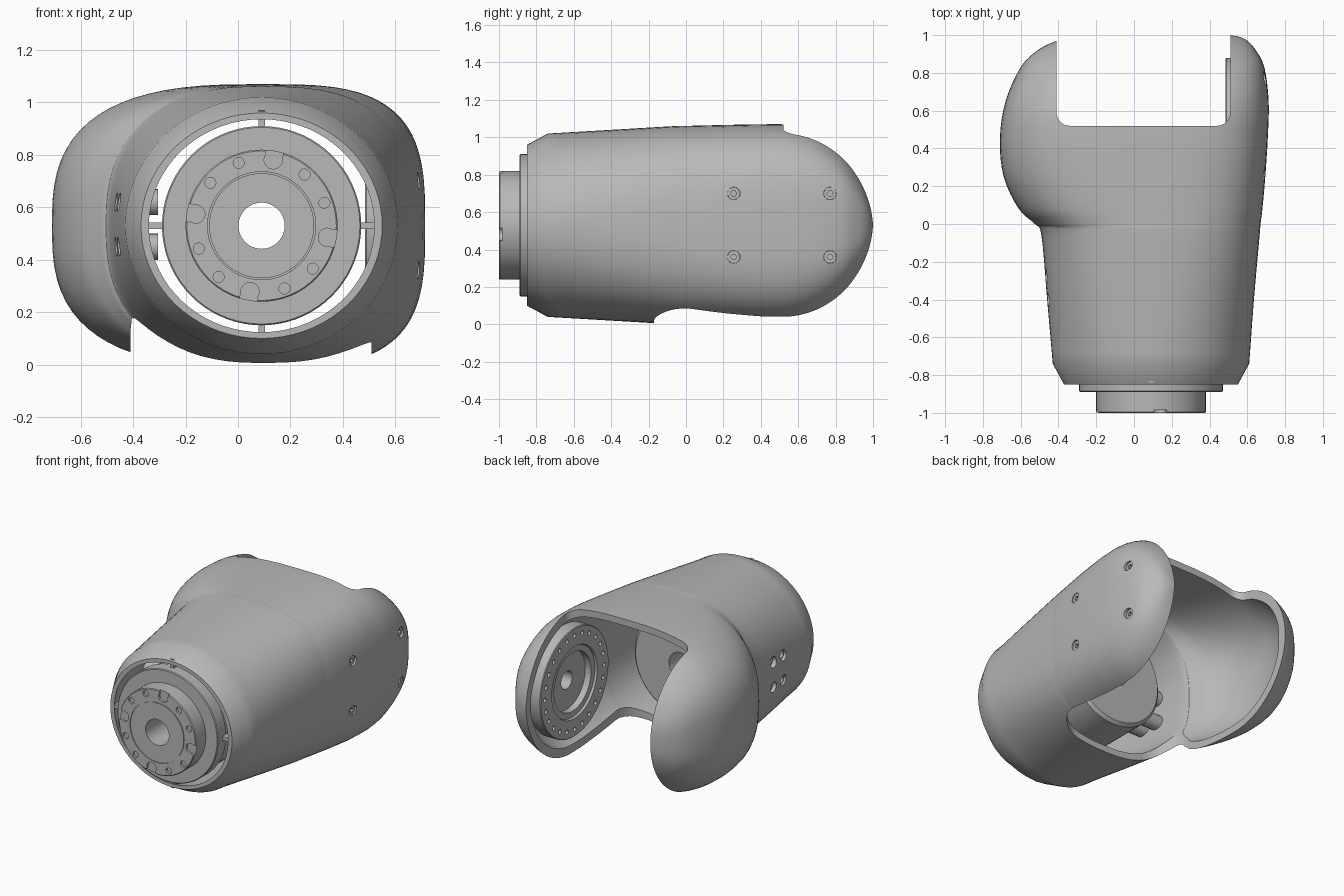
import bpy, bmesh, math
from mathutils import Vector, Matrix

if "Cube" in bpy.data.objects:
    bpy.data.objects.remove(bpy.data.objects["Cube"], do_unlink=True)

grey = bpy.data.materials.new("light_grey")
grey.use_nodes = True
grey.diffuse_color = (0.48, 0.48, 0.48, 1)
grey.node_tree.nodes["Principled BSDF"].inputs["Base Color"].default_value = grey.diffuse_color

CX, CZ = 0.09, 0.53          # barrel axis
HUB = Vector((0, 0.51, CZ))  # joint axis


def finish(name, bm):
    bmesh.ops.recalc_face_normals(bm, faces=bm.faces)
    me = bpy.data.meshes.new(name)
    bm.to_mesh(me)
    bm.free()
    me.materials.append(grey)
    ob = bpy.data.objects.new(name, me)
    bpy.context.collection.objects.link(ob)
    return ob


def skin(name, rings, loop=False):
    """Bridge equal rings of points; cap the ends or close the loop."""
    bm = bmesh.new()
    vs = [[bm.verts.new(p) for p in r] for r in rings]
    n = len(rings[0])
    pairs = list(zip(vs, vs[1:])) + ([(vs[-1], vs[0])] if loop else [])
    for a, b in pairs:
        for i in range(n):
            j = (i + 1) % n
            bm.faces.new((a[i], a[j], b[j], b[i]))
    if not loop:
        bm.faces.new(vs[0])
        bm.faces.new(vs[-1])
    return finish(name, bm)


def lathe(name, profile, axis, seg=72):
    """Revolve a closed (radius, position) profile about the barrel or joint axis."""
    rings = []
    for r, a in profile:
        ring = []
        for i in range(seg):
            t = math.tau * i / seg
            c, s = r * math.cos(t), r * math.sin(t)
            ring.append((CX + c, a, CZ + s) if axis == "Y" else (a, HUB.y + c, CZ + s))
        rings.append(ring)
    return skin(name, rings, loop=True)


def rods(name, items, axis, seg=20):
    """Cylinders (centre, radius, length) along one axis, in one object."""
    bm = bmesh.new()
    rot = Matrix.Rotation(math.pi / 2, 4, "Y" if axis == "X" else "X")
    for c, r, l in items:
        bmesh.ops.create_cone(bm, cap_ends=True, segments=seg, radius1=r, radius2=r,
                              depth=l, matrix=Matrix.Translation(c) @ rot)
    return finish(name, bm)


def cut(target, cutter):
    m = target.modifiers.new("cut", "BOOLEAN")
    m.operation, m.solver, m.object = "DIFFERENCE", "EXACT", cutter
    bpy.context.view_layer.objects.active = target
    bpy.ops.object.modifier_apply(modifier=m.name)
    bpy.data.objects.remove(cutter, do_unlink=True)


# Housing stations: y, left edge, right edge, half height
front = (-0.85, -0.37, 0.55, 0.43)
stations = [(-0.74, -0.43, 0.61, 0.49), (-0.4, -0.46, 0.635, 0.51), (-0.06, -0.49, 0.665, 0.53),
            (0.0, -0.525, 0.67, 0.531), (0.08, -0.61, 0.68, 0.533), (0.25, -0.69, 0.695, 0.537),
            (0.45, -0.71, 0.708, 0.54), (0.65, -0.68, 0.713, 0.54), (0.83, -0.6, 0.69, 0.54),
            (0.92, -0.51, 0.645, 0.54), (0.97, -0.41, 0.6, 0.54), (0.99, -0.34, 0.56, 0.54),
            (1.0, -0.25, 0.51, 0.54)]


def smooth(rows, steps=4):
    out = []
    for i in range(len(rows) - 1):
        p = [rows[max(0, min(len(rows) - 1, i + k))] for k in (-1, 0, 1, 2)]
        for s in range(steps):
            t = s / steps
            out.append([0.5 * (2 * b + (c - a) * t + (2 * a - 5 * b + 4 * c - d) * t * t
                               + (3 * b - a - 3 * c + d) * t ** 3) for a, b, c, d in zip(*p)])
    return out + [rows[-1]]


def section(row, t, seg=72):
    """Rounded section, fuller towards the back, inset by t."""
    y, xl, xr, h = row
    k = max(0, min(1, (y + 0.7) / 1.1))
    h *= math.sqrt(max(0.0006, 1 - (max(0, y - 0.51) / 0.49) ** 2)) * (1 - t / 0.54)
    y *= 1 - t if y > 0 else 1
    pts = []
    for i in range(seg):
        c, s = math.cos(math.tau * i / seg), math.sin(math.tau * i / seg)
        n = 2 + (1.3 if c > 0 else 0.8) * k
        w = xr - t - CX if c > 0 else CX - xl - t
        x = math.copysign(abs(c) ** (2 / n), c) * w
        z = math.copysign(abs(s) ** (2 / n), s) * h
        pts.append((CX + x, y, CZ + z))
    return pts


rows = smooth(stations)
shell = skin("housing", [section(r, 0) for r in [front] + rows])
mouth = (-0.95,) + front[1:]
cut(shell, skin("hollow", [section(mouth, 0.03), section(front, 0.03)] + [section(r, 0.045) for r in rows]))


# Fork opening: shallow above, deep below
def opening(y0, rad, z0, z1, xa=-0.41, xb=0.51):
    pts = [(xa, 1.3)]
    for cx, start in ((xa + rad, math.pi), (xb - rad, 1.5 * math.pi)):
        for i in range(9):
            a = start + i * math.pi / 16
            pts.append((cx + rad * math.cos(a), y0 + rad + rad * math.sin(a)))
    pts.append((xb, 1.3))
    return skin("opening", [[(x, y, z) for x, y in pts] for z in (z0, z1)])


cut(shell, opening(0.52, 0.07, CZ, 1.4))
cut(shell, opening(-0.17, 0.2, -0.3, CZ + 0.01))

# Screw holes on both sides
right_spots = [(y, z) for y in (0.255, 0.77) for z in (0.36, 0.7)]
left_spots = [(y, z) for y in (-0.28, -0.4) for z in (0.45, 0.62)]
cut(shell, rods("holes", [((0.7, y, z), 0.034, 0.2) for y, z in right_spots]
                + [((-0.46, y, z), 0.036, 0.16) for y, z in left_spots], "X"))
parts = [shell]

# Screws in the right cheek, with sockets
screws = rods("cheek_screws", [((0.64, y, z), 0.033, 0.08) for y, z in right_spots], "X")
cut(screws, rods("sockets", [((0.69, y, z), 0.016, 0.06) for y, z in right_spots], "X", 6))
parts.append(screws)

# Tubes behind the left holes
tubes = rods("left_bosses", [((-0.37, y, z), 0.05, 0.13) for y, z in left_spots], "X")
cut(tubes, rods("bores", [((-0.4, y, z), 0.028, 0.14) for y, z in left_spots], "X"))
parts.append(tubes)

# Motor with stepped output flange and through bore
motor = lathe("motor", [(0.088, -1), (0.2, -1), (0.2, -0.994), (0.206, -0.994), (0.206, -1),
                        (0.285, -1), (0.29, -0.995), (0.29, -0.89), (0.375, -0.89), (0.38, -0.885),
                        (0.38, -0.8), (0.36, -0.79), (0.36, -0.09), (0.34, -0.07), (0.088, -0.07)], "Y")
small, slots = [], []
for i in range(12):
    a = math.radians(20 + 30 * i)
    d = Vector((math.cos(a), 0, math.sin(a)))
    c = Vector((CX, -1, CZ))
    if i % 3 == 2:
        slots += [c + d * r for r in (0.255, 0.285)]
    else:
        small.append((c + d * 0.255, 0.021, 0.03))
cut(motor, rods("bolt_holes", small, "Y"))
for k in (0, 1):
    cut(motor, rods("notches", [(p, 0.035, 0.03) for p in slots[k::2]], "Y"))
parts.append(motor)

# Four tabs holding the motor in the mouth
bm = bmesh.new()
for i in range(4):
    m = Matrix.Translation((CX, -0.81, CZ)) @ Matrix.Rotation(i * math.pi / 2, 4, "Y")
    m = m @ Matrix.Translation((0.4, 0, 0)) @ Matrix.Diagonal((0.08, 0.06, 0.025, 1))
    bmesh.ops.create_cube(bm, size=1, matrix=m)
parts.append(finish("motor_tabs", bm))

# Joint flange inside the right cheek
flange = lathe("joint_flange", [(0.06, 0.545), (0.2, 0.545), (0.2, 0.5), (0.24, 0.5), (0.245, 0.485),
                                (0.365, 0.485), (0.37, 0.49), (0.37, 0.57), (0.31, 0.58),
                                (0.31, 0.66), (0.06, 0.66)], "X")
ring = [((0.485, HUB.y + 0.32 * math.cos(math.tau * i / 24), CZ + 0.32 * math.sin(math.tau * i / 24)),
         0.015, 0.04) for i in range(24)]
cut(flange, rods("ring_holes", ring, "X", 12))
parts.append(flange)

for ob in parts:
    bpy.ops.object.select_all(action="DESELECT")
    ob.select_set(True)
    bpy.context.view_layer.objects.active = ob
    bpy.ops.object.shade_smooth_by_angle(angle=math.radians(32))
